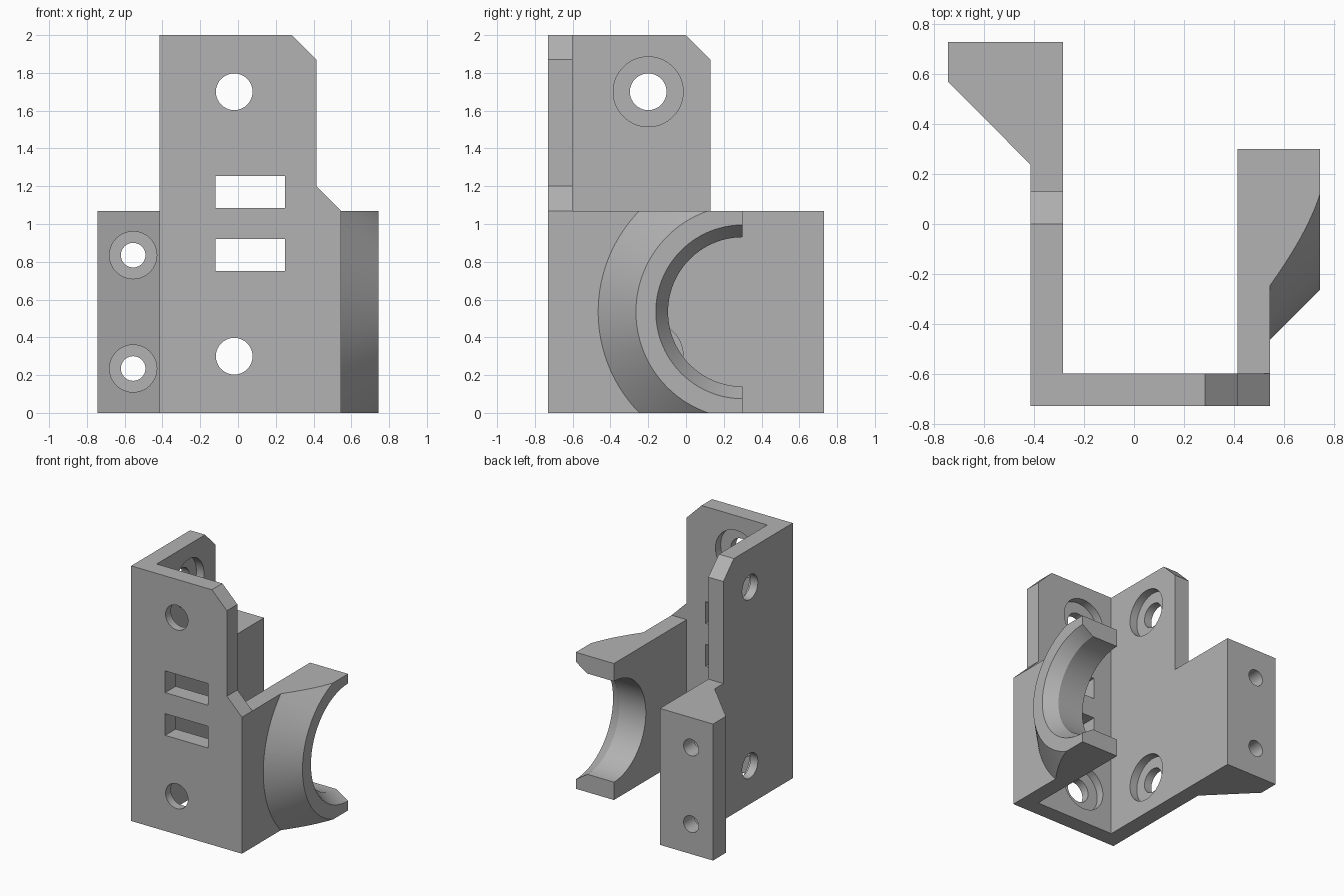
import bpy, bmesh, math
from mathutils import Matrix, Vector

if "Cube" in bpy.data.objects:
    bpy.data.objects.remove(bpy.data.objects["Cube"], do_unlink=True)

grey = bpy.data.materials.new("plain grey")
grey.use_nodes = True
colour = (0.45, 0.45, 0.45, 1)
grey.diffuse_color = colour
grey.node_tree.nodes["Principled BSDF"].inputs["Base Color"].default_value = colour


def add_object(name, bm):
    bmesh.ops.recalc_face_normals(bm, faces=bm.faces)
    mesh = bpy.data.meshes.new(name)
    bm.to_mesh(mesh)
    bm.free()
    mesh.materials.append(grey)
    obj = bpy.data.objects.new(name, mesh)
    bpy.context.collection.objects.link(obj)
    return obj


def prism(name, axis, profile, start, end):
    """Extrude a 2D profile along an axis; the profile uses the other two axes in order."""
    def place(p, t):
        co = list(p)
        co.insert("xyz".index(axis), t)
        return co
    bm = bmesh.new()
    face = bm.faces.new([bm.verts.new(place(p, start)) for p in profile])
    moved = bmesh.ops.extrude_face_region(bm, geom=[face])["geom"]
    shift = Vector(place((0, 0), end - start))
    bmesh.ops.translate(bm, vec=shift, verts=[v for v in moved if isinstance(v, bmesh.types.BMVert)])
    return add_object(name, bm)


def box(name, x, y, z):
    return prism(name, "z", [(x[0], y[0]), (x[1], y[0]), (x[1], y[1]), (x[0], y[1])], *z)


def round_part(name, axis, centre, start, end, r1, r2=None, sides=96):
    """Cylinder or cone along x or y, centred on the other two coordinates."""
    turn = Matrix.Rotation(math.pi / 2, 4, "Y") if axis == "x" else Matrix.Rotation(-math.pi / 2, 4, "X")
    mid = (start + end) / 2
    pos = (mid, *centre) if axis == "x" else (centre[0], mid, centre[1])
    bm = bmesh.new()
    bmesh.ops.create_cone(bm, cap_ends=True, segments=sides, radius1=r1, radius2=r2 or r1,
                          depth=end - start, matrix=Matrix.Translation(pos) @ turn)
    return add_object(name, bm)


def combine(target, operation, *others):
    """Boolean the other parts into the target and discard them."""
    for other in others:
        mod = target.modifiers.new("combine", "BOOLEAN")
        mod.operation, mod.solver, mod.object = operation, "EXACT", other
        other.hide_render = True
        graph = bpy.context.evaluated_depsgraph_get()
        result = bpy.data.meshes.new_from_object(target.evaluated_get(graph))
        target.modifiers.clear()
        target.data = result
        bpy.data.objects.remove(other, do_unlink=True)


LOW, TOP, T = 1.07, 2.0, 0.13          # arm height, full height, wall thickness
FRONT, LEFT, RIGHT = -0.73, 0.545, -0.415
AXIS = (0.3, LOW / 2)                  # clamp centre in y, z

# Front plate with chamfered corners
bracket = prism("mounting_bracket", "y", [
    (RIGHT, 0), (LEFT, 0), (LEFT, LOW), (LEFT - T, LOW + T), (LEFT - T, TOP - T),
    (LEFT - 2 * T, TOP), (RIGHT, TOP)], FRONT, FRONT + T)

# Right side wall, tall at the front and low at the back
side_wall = prism("side_wall", "x", [
    (FRONT, 0), (0.73, 0), (0.73, LOW), (T, LOW), (T, TOP - T), (0, TOP), (FRONT, TOP)],
    RIGHT, RIGHT + T)

# Rear mounting flange with sloped front
flange = prism("rear_flange", "z", [
    (RIGHT + T, 0.73), (-0.745, 0.73), (-0.745, 0.57), (RIGHT, 0.238), (RIGHT + T, 0.238)], 0, LOW)

# Clamp arm and its conical collar
arm = box("clamp_arm", (LEFT - T, LEFT), (FRONT, AXIS[0]), (0, LOW))
collar = round_part("clamp_collar", "x", AXIS, 0.48, 0.745, 0.83, 0.565, 160)
combine(collar, "INTERSECT", box("collar_limit", (0.4, 0.9), (FRONT, AXIS[0]), (0, LOW)))
combine(bracket, "UNION", side_wall, flange, arm, collar)

# Clamp bore with chamfered mouth
cutters = [round_part("bore", "x", AXIS, 0.3, 0.9, 0.395, sides=160),
           round_part("bore_mouth", "x", AXIS, 0.645, 0.765, 0.395, 0.473, 160)]

# Counterbored holes in the front plate and side wall
for z in (0.3, 1.7):
    cutters += [
        round_part("plate_hole", "y", (-0.02, z), -0.9, -0.5, 0.097),
        round_part("plate_counterbore", "y", (-0.02, z), FRONT + T / 2, -0.5, 0.185),
        round_part("wall_hole", "x", (-0.2, z), -0.6, -0.2, 0.097),
        round_part("wall_counterbore", "x", (-0.2, z), RIGHT + T / 2, -0.2, 0.185)]

# Counterbored holes in the flange
for z in (0.235, 0.835):
    cutters += [
        round_part("flange_hole", "y", (-0.555, z), 0.1, 0.9, 0.065),
        round_part("flange_counterbore", "y", (-0.555, z), 0.1, 0.6, 0.125)]

# Strap slots in the front plate
for z in (0.75, 1.085):
    cutters.append(box("strap_slot", (-0.12, 0.25), (-0.9, -0.5), (z, z + 0.17)))
combine(bracket, "DIFFERENCE", *cutters)

# Merge flat regions, then smooth the round surfaces
bm = bmesh.new()
bm.from_mesh(bracket.data)
bmesh.ops.remove_doubles(bm, verts=bm.verts, dist=0.0001)
bmesh.ops.dissolve_limit(bm, angle_limit=math.radians(0.5), verts=bm.verts, edges=bm.edges)
bm.to_mesh(bracket.data)
bm.free()
bpy.ops.object.select_all(action="DESELECT")
bracket.select_set(True)
bpy.context.view_layer.objects.active = bracket
bpy.ops.object.shade_smooth_by_angle(angle=math.radians(20))
